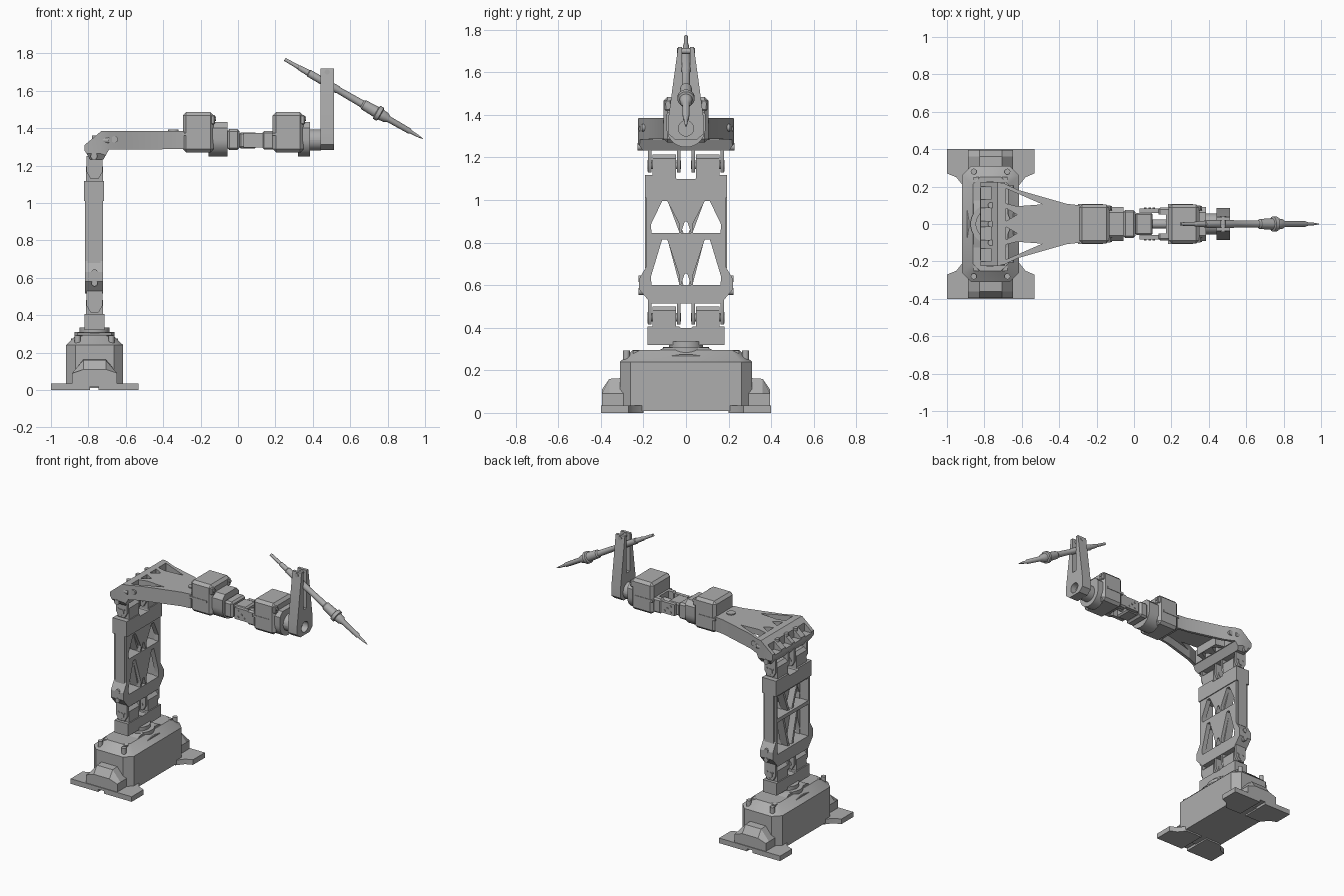
import bpy, bmesh, math
from mathutils import Vector

if "Cube" in bpy.data.objects:
    bpy.data.objects.remove(bpy.data.objects["Cube"])

grey = bpy.data.materials.new("plain grey")
grey.use_nodes = True
grey.diffuse_color = (0.42, 0.42, 0.42, 1)
grey.node_tree.nodes["Principled BSDF"].inputs["Base Color"].default_value = (0.42, 0.42, 0.42, 1)
parts = []


def finish(bm, name):
    bmesh.ops.recalc_face_normals(bm, faces=bm.faces)
    me = bpy.data.meshes.new(name)
    bm.to_mesh(me)
    bm.free()
    me.materials.append(grey)
    ob = bpy.data.objects.new(name, me)
    bpy.context.collection.objects.link(ob)
    parts.append(ob)
    return ob


def loft(name, rings):
    """Skin a stack of equal-length point rings and cap the ends."""
    bm = bmesh.new()
    vs = [[bm.verts.new(p) for p in r] for r in rings]
    n = len(vs[0])
    for a, b in zip(vs, vs[1:]):
        for i in range(n):
            bm.faces.new((a[i], a[(i + 1) % n], b[(i + 1) % n], b[i]))
    bm.faces.new(vs[0])
    bm.faces.new(vs[-1])
    return finish(bm, name)


def prism(name, pts, axis, lo, hi):
    """Extrude a 2D outline along an axis (x: yz, y: xz, z: xy)."""
    k = "xyz".index(axis)
    return loft(name, [[p[:k] + (h,) + p[k:] for p in pts] for h in (lo, hi)])


def box(name, x0, x1, y0, y1, z0, z1, bevel=0):
    ob = prism(name, [(x0, y0), (x1, y0), (x1, y1), (x0, y1)], "z", z0, z1)
    if bevel:
        m = ob.modifiers.new("bevel", "BEVEL")
        m.width, m.segments = bevel, 1
        apply(ob, m)
    return ob


def cyl(name, a, b, r, r2=None, n=24):
    return lathe(name, a, b, [(0, r), (1, r if r2 is None else r2)], n)


def lathe(name, a, b, prof, n=24):
    """Revolve (fraction, radius) pairs about the line a-b."""
    a, b = Vector(a), Vector(b)
    q = (b - a).to_track_quat("Z", "Y")
    ang = [2 * math.pi * i / n for i in range(n)]
    return loft(name, [[tuple(a.lerp(b, t) + q @ Vector((r * math.cos(u), r * math.sin(u), 0)))
                        for u in ang] for t, r in prof])


def apply(ob, m):
    with bpy.context.temp_override(object=ob, active_object=ob, selected_objects=[ob]):
        bpy.ops.object.modifier_apply(modifier=m.name)


def cut(ob, *cutters, op="DIFFERENCE"):
    for c in cutters:
        m = ob.modifiers.new("cut", "BOOLEAN")
        m.operation, m.solver, m.object = op, "EXACT", c
        apply(ob, m)
        parts.remove(c)
        bpy.data.objects.remove(c)


def mirrored(pts):
    """Complete a half outline (first coordinate positive) across zero."""
    return pts + [(-u, v) for u, v in reversed(pts)]


CX = -0.767  # column centre line

# Base housing with chamfered corners and sloping shoulders
def octagon(hx, hy, c, z):
    q = [(hx, hy - c), (hx - c, hy), (-hx + c, hy), (-hx, hy - c),
         (-hx, -hy + c), (-hx + c, -hy), (hx - c, -hy), (hx, -hy + c)]
    return [(CX + x, y, z) for x, y in q]

loft("base_housing", [octagon(.153, .31, .05, .01), octagon(.153, .31, .05, .24),
                      octagon(.095, .25, .04, .295)])
# Raised saddle across the middle of the base
prism("base_saddle", mirrored([(.15, .2), (.13, .24), (.07, .268), (.02, .275)]), "x", CX - .125, CX + .125)
prism("base_top_plate", mirrored([(.25, .27), (.25, .292), (.13, .292), (.10, .308)]), "x", CX - .09, CX + .09)
cyl("turntable", (CX, 0, .27), (CX, 0, .31), .107, n=40)
cyl("turntable_hub", (CX, 0, .3), (CX, 0, .335), .08, n=40)

for s, side in ((1, "back"), (-1, "front")):
    # Mounting foot and its raised block
    foot = prism(side + "_foot", [(x, s * y) for x, y in
                 [(-1, .4), (-.533, .4), (-.533, .27), (-.58, .25), (-.62, .2),
                  (-.91, .2), (-.95, .25), (-1, .27)]], "z", 0, .035)
    cut(foot, box("slot", -.79, -.745, s * .3 - .15, s * .3 + .15, -.02, .018))
    loft(side + "_foot_block",
         [[(CX + u, s * y, z) for u, z in
           [(-.12, .03), (-.12, .09), (-.06, top), (.06, top), (.12, .09), (.12, .03)]]
          for y, top in ((.28, .165), (.36, .16), (.395, .11))])
    for x in (-.857, -.677):
        cyl(side + "_base_bolt", (x, s * .28, .24), (x, s * .28, .292), .016, n=16)

# Joint brackets: posts below, hinge cheeks above, axle between
def hinge(name, zb, zt, za):
    for s, side in ((1, "back"), (-1, "front")):
        lo, hi = sorted((s * .048, s * .158))
        post = prism(f"{name}_{side}_post", [(CX - .045, zb), (CX + .045, zb), (CX + .045, za + .03),
                     (CX + .025, za + .05), (CX - .025, za + .05), (CX - .045, za + .03)], "y", lo, hi)
        for y in (.035, .170):
            a, b = sorted((s * (y - .008), s * (y + .008)))
            prism(f"{name}_{side}_cheek", [(CX - .042, zt), (CX - .042, za), (CX - .022, za - .035),
                  (CX + .022, za - .035), (CX + .042, za), (CX + .042, zt)], "y", a, b)
        cyl(f"{name}_{side}_axle", (CX, s * .024, za), (CX, s * .182, za), .02)
        for dx, dz in ((.022, .018), (-.022, .018), (0, -.025)):
            cyl(f"{name}_{side}_screw", (CX + dx, s * .17, za + dz), (CX + dx, s * .182, za + dz), .006, n=10)

prism("shoulder_bracket", mirrored([(.18, .32), (.18, .405), (.03, .405), (.025, .4)]), "x", -.82, -.715)
hinge("shoulder", .38, .53, .45)
hinge("elbow", 1.09, 1.25, 1.165)

# Lower arm frame, open at the rear, with triangular windows
arm = prism("lower_arm", mirrored([(.165, .515), (.22, .58), (.22, .63), (.185, .69),
            (.185, 1.117), (.055, 1.117), (.045, 1.1)]), "x", -.818, -.722)
for z0, z1 in ((.60, .82), (.845, 1.0)):
    cut(arm, box("pocket", -.9, -.755, -.168, .168, z0, z1))
    for s in (1, -1):
        cut(arm, prism("window", [(s * .162, z0), (s * .165, z0 + .04), (s * .112, z1 - .005),
                                  (s * .088, z1 - .005), (s * .03, z0 + .04), (s * .033, z0)], "x", -.9, -.6))
    cut(arm, prism("window", [(-.024, z0), (.024, z0), (.006, z0 + .055), (-.006, z0 + .055)], "x", -.9, -.6))
    for s in (1, -1):  # slanted webs between the windows
        prism("lower_arm_web", [(s * .012, z0), (s * .03, z0), (s * .088, z1), (s * .07, z1)],
              "x", -.80, -.745)
prism("lower_arm_top_band", mirrored([(.193, 1.01), (.193, 1.117), (.056, 1.117), (.046, 1.1)]), "x", -.824, -.716)
for s in (1, -1):
    box("lower_arm_side_rail", -.805, -.735, s * .187 - .006, s * .187 + .006, .68, 1.01)
    for z in (.57, .63):
        cyl("lower_arm_side_bolt", (CX, s * .2, z), (CX, s * .224, z), .016, n=16)

# Elbow and forearm: side profile limited by a tapering plan
fore = prism("forearm", [(-.82, 1.31), (-.73, 1.385), (-.29, 1.385), (-.29, 1.288), (-.69, 1.285),
             (-.72, 1.232), (-.79, 1.232), (-.82, 1.28)], "y", -.3, .3)
plan = [(-.29, .1), (-.36, .108), (-.62, .182), (-.69, .215), (-.735, .225), (-.83, .225)]
cut(fore, prism("plan", plan + [(x, -y) for x, y in reversed(plan)], "z", 1, 1.6), op="INTERSECT")
for s in (1, -1):
    cut(fore, prism("window", [(-.685, s * .19), (-.62, s * .162), (-.49, s * .105), (-.625, s * .095),
                               (-.685, s * .11)], "z", 1, 1.6),
        prism("window", [(-.685, s * .085), (-.625, s * .05), (-.685, s * .015)], "z", 1, 1.6),
        # chamfered lower corners and rib pockets of the elbow
        prism("corner", [(s * .18, 1.2), (s * .24, 1.2), (s * .24, 1.285)], "x", -.9, -.68))
    for y in (.05, .165):
        cut(fore, box("pocket", -.9, -.765, s * y - .035, s * y + .035, 1.3, 1.42))
    cyl("elbow_bolt", (-.77, s * .205, 1.25), (-.77, s * .228, 1.25), .018, n=16)
    cyl("elbow_pivot", (-.74, s * .205, 1.335), (-.69, s * .205, 1.335), .018, n=16)
    cyl("forearm_side_bolt", (-.66, s * .19, 1.34), (-.66, s * .207, 1.34), .018, n=16)
for y in (-.1, 0, .1):
    cyl("elbow_top_bolt", (-.765, y, 1.33), (-.765, y, 1.362), .016, n=16)
# Hollow underside of the forearm
under = [(-.31, .085), (-.4, .1), (-.6, .155), (-.62, .155)]
cut(fore, prism("hollow", under + [(x, -y) for x, y in reversed(under)], "z", 1.2, 1.345))
cyl("forearm_boss", (-.345, 0, 1.37), (-.345, 0, 1.392), .028)

# Wrist actuators: boxy motor, rounded gearbox, output hub
def gearbox_outline(r, top):
    arc = [(r * math.cos(a), 1.34 - r * math.sin(a)) for a in [math.pi * i / 16 for i in range(17)]]
    return arc + [(-r, top - .03), (-r + .03, top), (r - .03, top), (r, top - .03)]

def actuator(name, x, glen):
    box(name + "_motor", x, x + .165, -.105, .105, 1.27, 1.485, .018)
    box(name + "_motor_band", x - .004, x + .13, -.108, .108, 1.36, 1.375)
    prism(name + "_gearbox", gearbox_outline(.092, 1.432), "x", x + .137, x + glen)
    for s in (1, -1):
        cyl(name + "_bolt", (x + .14, s * .085, 1.45), (x + .178, s * .085, 1.45), .012, n=14)
        box(name + "_lug", x + .1, x + .172, s * .085 - .015, s * .085 + .015, 1.42, 1.47, .005)

actuator("forearm_actuator", -.295, .24)
actuator("wrist_actuator", .185, .2)
box("wrist_hub", -.058, .008, -.075, .075, 1.283, 1.395, .012)
box("wrist_yoke_block", .005, .1, -.06, .06, 1.292, 1.378, .01)
for s in (1, -1):
    box("wrist_yoke_cheek", .03, .2, s * .07 - .012, s * .07 + .012, 1.296, 1.375)
    for x, z in ((.06, 1.315), (.06, 1.355), (.085, 1.335), (.105, 1.315)):
        cyl("wrist_screw", (x, s * .08, z), (x, s * .087, z), .007, n=10)
box("wrist_clamp", .13, .195, -.088, .088, 1.285, 1.385, .01)
cut(parts[-1], box("gap", .1, .17, -.05, .05, 1.2, 1.5))
cyl("wrist_axle", (.09, 0, 1.335), (.19, 0, 1.335), .025)

# Output flange and tool holder
cyl("tool_flange", (.38, 0, 1.337), (.445, 0, 1.337), .056, n=32)
for s in (1, -1):
    cyl("flange_pin", (.38, s * .045, 1.337), (.452, s * .045, 1.337), .012, n=12)
holder = prism("tool_holder", mirrored([(.05, 1.283), (.085, 1.312), (.085, 1.37), (.037, 1.72)]), "x", .442, .512)
cut(holder, box("slot", .4, .6, -.018, .018, 1.46, 1.8), cyl("bore", (.47, 0, 1.337), (.6, 0, 1.337), .036))
cyl("holder_bolt", (.477, -.043, 1.7), (.477, .043, 1.7), .014, n=16)

# Slender pen-like tool with grip, collar and fine point
lathe("tool", (.25, 0, 1.768), (.99, 0, 1.342),
      [(0, .009), (.10, .011), (.105, .014), (.17, .016), (.175, .02), (.38, .021), (.39, .018),
       (.56, .02), (.57, .027), (.66, .03), (.665, .04), (.69, .04), (.695, .03), (.73, .027),
       (.75, .017), (.90, .015), (.91, .010), (.96, .007), (1, .001)], 28)

# Smooth the round surfaces, keep the edges crisp
bpy.ops.object.select_all(action="DESELECT")
for ob in parts:
    ob.select_set(True)
bpy.context.view_layer.objects.active = parts[0]
bpy.ops.object.shade_smooth_by_angle(angle=math.radians(30))
